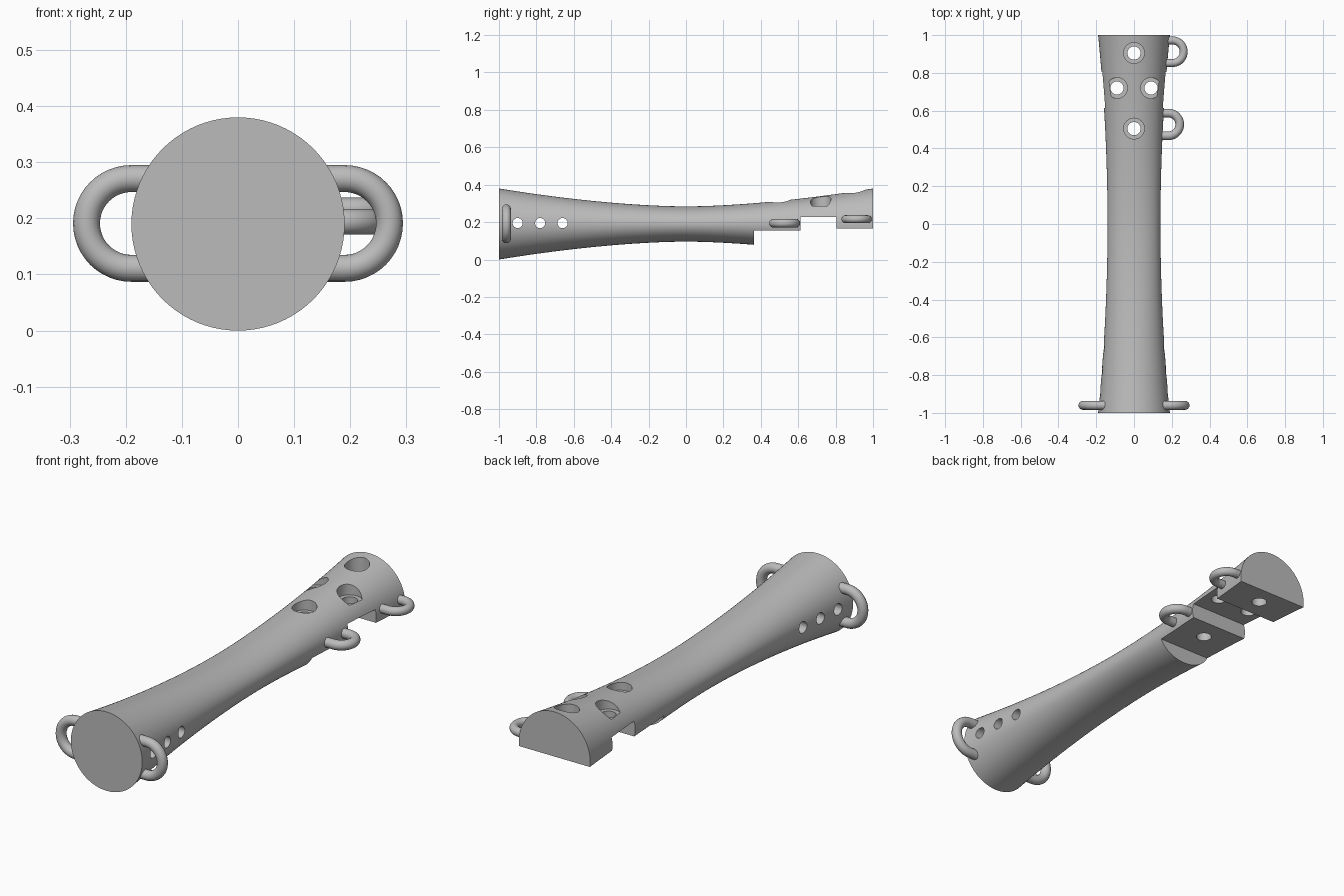
import bpy, bmesh, math
from mathutils import Matrix, Vector

cube = bpy.data.objects.get("Cube")
if cube:
    bpy.data.objects.remove(cube, do_unlink=True)

AXIS_Z = 0.19
grey = bpy.data.materials.new("plain grey")
grey.use_nodes = True
grey.diffuse_color = (0.5, 0.5, 0.5, 1)
grey.node_tree.nodes["Principled BSDF"].inputs["Base Color"].default_value = (0.5, 0.5, 0.5, 1)


def make_object(name, bm):
    bmesh.ops.recalc_face_normals(bm, faces=bm.faces)
    mesh = bpy.data.meshes.new(name)
    bm.to_mesh(mesh)
    bm.free()
    mesh.materials.append(grey)
    obj = bpy.data.objects.new(name, mesh)
    bpy.context.collection.objects.link(obj)
    return obj


def select(obj):
    bpy.ops.object.select_all(action='DESELECT')
    obj.select_set(True)
    bpy.context.view_layer.objects.active = obj


def skin(rings):
    """Join a list of closed point rings into a capped tube."""
    bm = bmesh.new()
    loops = [[bm.verts.new(p) for p in ring] for ring in rings]
    n = len(loops[0])
    for a, b in zip(loops, loops[1:]):
        for i in range(n):
            j = (i + 1) % n
            bm.faces.new((a[i], a[j], b[j], b[i]))
    bm.faces.new(loops[0])
    bm.faces.new(loops[-1])
    return bm


def cut(target, cutter):
    select(target)
    mod = target.modifiers.new("cut", 'BOOLEAN')
    mod.operation = 'DIFFERENCE'
    mod.solver = 'EXACT'
    mod.object = cutter
    bpy.ops.object.modifier_apply(modifier=mod.name)
    bpy.data.objects.remove(cutter, do_unlink=True)


def box(y0, y1, top):
    bm = bmesh.new()
    bmesh.ops.create_cube(bm, size=1)
    bmesh.ops.transform(bm, verts=bm.verts, matrix=Matrix.Translation((0, (y0 + y1) / 2, top - 0.5))
                        @ Matrix.Diagonal((1, y1 - y0, 1, 1)))
    return make_object("notch_cutter", bm)


def cylinder(centre, radius, depth, along_x=False):
    bm = bmesh.new()
    bmesh.ops.create_cone(bm, cap_ends=True, segments=32, radius1=radius, radius2=radius, depth=depth)
    turn = Matrix.Rotation(math.pi / 2, 4, 'Y') if along_x else Matrix()
    bmesh.ops.transform(bm, verts=bm.verts, matrix=Matrix.Translation(centre) @ turn)
    return make_object("hole_cutter", bm)


def loop_handle(name, centre, side, major, tube, upright):
    """U-shaped loop whose legs run into the body."""
    path = [(-0.09, major, Vector((1, 0)))]
    for i in range(25):
        a = math.pi / 2 - math.pi * i / 24
        path.append((major * math.cos(a), major * math.sin(a), Vector((math.sin(a), -math.cos(a)))))
    path.append((-0.09, -major, Vector((-1, 0))))
    across = Vector((0, 0, 1)) if upright else Vector((0, 1, 0))
    out = Vector((side, 0, 0))
    flat = out.cross(across)
    rings = []
    for u, v, t in path:
        normal = -t.y * out + t.x * across
        mid = Vector(centre) + u * out + v * across
        rings.append([mid + tube * (math.cos(k * math.pi / 8) * normal + math.sin(k * math.pi / 8) * flat)
                      for k in range(16)])
    obj = make_object(name, skin(rings))
    select(obj)
    bpy.ops.object.shade_smooth_by_angle(angle=math.radians(35))


# Waisted body, round at both ends and flattened in the middle
rings = []
for i in range(49):
    y = -1 + i / 24
    rx = 0.14 + 0.05 * y * y
    rz = 0.094 + 0.096 * abs(y) ** 1.7
    rings.append([(rx * math.cos(2 * math.pi * k / 80), y, AXIS_Z + rz * math.sin(2 * math.pi * k / 80))
                  for k in range(80)])
body = make_object("body", skin(rings))

# Stepped underside at the back
for y0, y1, top in ((0.363, 0.63, 0.155), (0.613, 0.805, 0.228), (0.79, 1.2, 0.165)):
    cut(body, box(y0, y1, top))

# Counterbored vertical holes
for x, y, floor in ((0, 0.905, 0.30), (-0.09, 0.72, 0.285), (0.09, 0.72, 0.285), (0, 0.505, 0.27)):
    cut(body, cylinder((x, y, floor + 0.25), 0.055, 0.5))
    cut(body, cylinder((x, y, 0.2), 0.035, 0.8))

# Cross holes near the front
for y in (-0.9, -0.78, -0.66):
    cut(body, cylinder((0, y, 0.195), 0.027, 1, along_x=True))

select(body)
bpy.ops.object.shade_smooth_by_angle(angle=math.radians(30))

# Loops
loop_handle("front_loop_left", (0.19, -0.96, 0.191), 1, 0.08, 0.024, True)
loop_handle("front_loop_right", (-0.19, -0.96, 0.191), -1, 0.08, 0.024, True)
loop_handle("back_loop_outer", (0.203, 0.912, 0.216), 1, 0.06, 0.021, False)
loop_handle("back_loop_inner", (0.182, 0.527, 0.194), 1, 0.06, 0.023, False)
